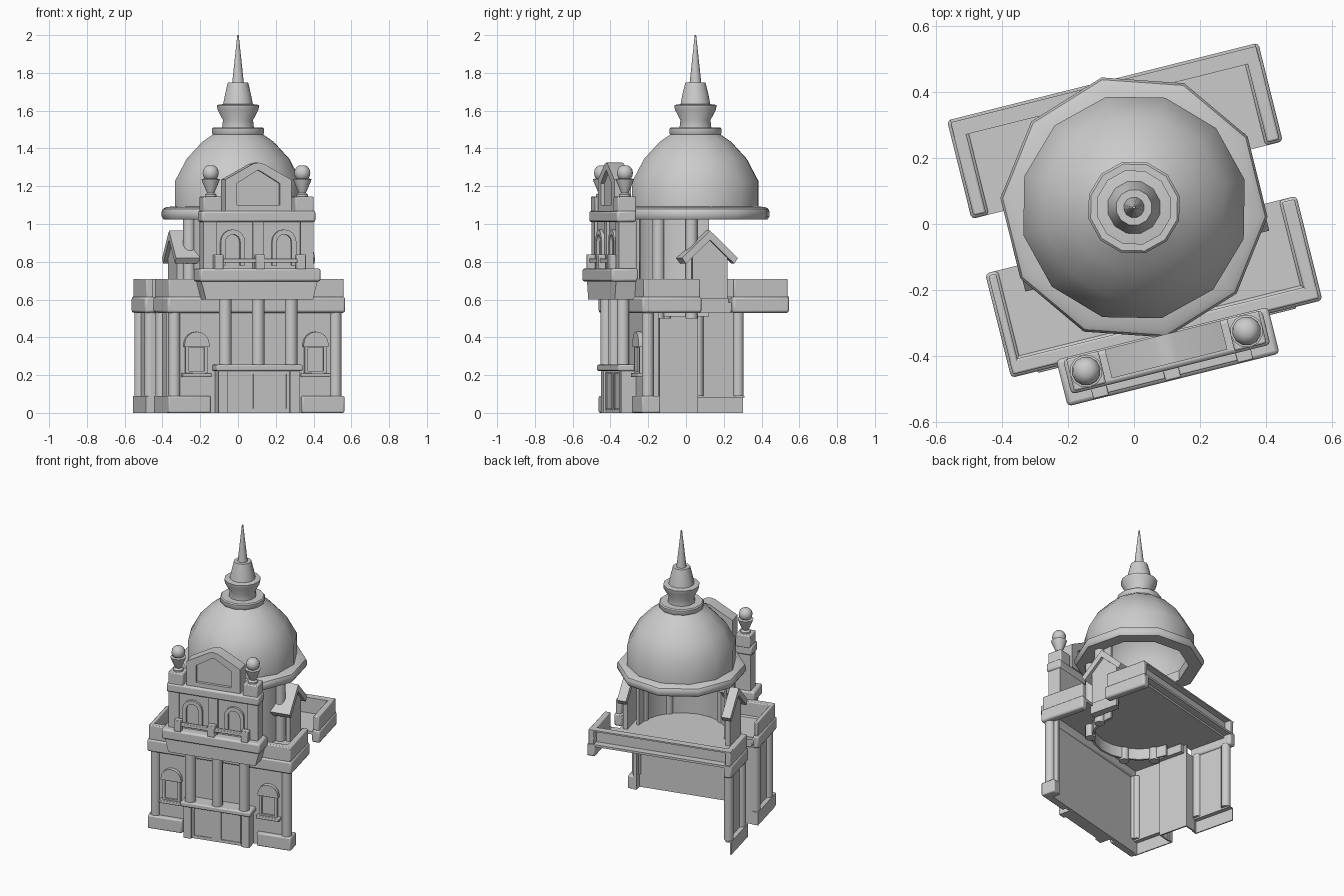
import bpy, bmesh, math
from mathutils import Matrix

cube = bpy.data.objects.get("Cube")
if cube:
    bpy.data.objects.remove(cube, do_unlink=True)

# The whole building is turned slightly about the dome axis
PLACE = Matrix.Translation((0, 0.05, 0)) @ Matrix.Rotation(math.radians(14), 4, 'Z')
# The tower front sits slightly off the centre line
TOWER_PLACE = PLACE @ Matrix.Translation((-.01, -.01, 0))
parts = []


def finish(name, bm, bevel=0):
    bmesh.ops.recalc_face_normals(bm, faces=bm.faces)
    mesh = bpy.data.meshes.new(name)
    bm.to_mesh(mesh)
    bm.free()
    ob = bpy.data.objects.new(name, mesh)
    bpy.context.collection.objects.link(ob)
    ob.matrix_world = PLACE
    if bevel:
        mod = ob.modifiers.new("soft_edges", 'BEVEL')
        mod.width = bevel
        mod.segments = 2
    parts.append(ob)
    return ob


def rings(name, loops, closed_path=False, caps=False, bevel=0):
    """Skin a list of equal-length closed point loops."""
    bm = bmesh.new()
    vs = [[bm.verts.new(p) for p in loop] for loop in loops]
    n = len(vs[0])
    for i in range(len(vs) if closed_path else len(vs) - 1):
        a, b = vs[i], vs[(i + 1) % len(vs)]
        for j in range(n):
            k = (j + 1) % n
            bm.faces.new((a[j], a[k], b[k], b[j]))
    if caps:
        bm.faces.new(vs[0])
        bm.faces.new(vs[-1])
    return finish(name, bm, bevel)


def box(name, x0, x1, y0, y1, z0, z1, bevel=0):
    x0, x1 = sorted((x0, x1))
    y0, y1 = sorted((y0, y1))
    base = [(x0, y0), (x1, y0), (x1, y1), (x0, y1)]
    return rings(name, [[(x, y, z) for x, y in base] for z in (z0, z1)], caps=True, bevel=bevel)


def prism(name, pts, y0, y1):
    return rings(name, [[(x, y, z) for x, z in pts] for y in (y0, y1)], caps=True)


def frame(name, outer, inner, y0, y1, closed=False):
    loops = [[(a, y0, b), (c, y0, d), (c, y1, d), (a, y1, b)]
             for (a, b), (c, d) in zip(outer, inner)]
    return rings(name, loops, closed_path=closed, caps=not closed)


def lathe(name, profile, sides, x=0, y=0, turn=0, closed=False):
    loops = [[(x + r * math.cos(turn + math.tau * i / sides),
               y + r * math.sin(turn + math.tau * i / sides), z)
              for i in range(sides)] for r, z in profile]
    return rings(name, loops, closed_path=closed, caps=not closed)


def column(name, x, y, r, z0, z1):
    return lathe(name, [(r, z0), (r, z1)], 12, x, y)


def arch(x, half, z0, spring, steps=8):
    curve = [(x - half * math.cos(math.pi * i / steps),
              spring + half * math.sin(math.pi * i / steps)) for i in range(steps + 1)]
    return [(x - half, z0)] + curve + [(x + half, z0)]


def rect(x0, x1, z0, z1):
    return [(x0, z0), (x1, z0), (x1, z1), (x0, z1)]


# Ground storey: front wall, left wall with recessed middle, right corner stub
box("front_wall", -.44, .44, -.38, -.36, 0, .55)
box("right_corner_wall", .42, .44, -.38, -.31, 0, .55)
box("left_recess_wall", -.37, -.36, -.1, .1, 0, .53)
for s in (-1, 1):
    box("left_bay_wall", -.45, -.44, s * .1, s * .36, .08, .55)
    box("left_bay_return", -.45, -.36, s * .1 - .005, s * .1 + .005, 0, .53)
    for y in (.125, .345):
        column("left_bay_column", -.45, s * y, .03, .09, .54)
    # Left bay base is a hollow plinth
    box("left_bay_base", -.48, -.472, s * .09, s * .378, 0, .09)
    box("left_bay_base_top", -.48, -.44, s * .09, s * .378, .082, .09)
    box("left_bay_base_end", -.48, -.44, s * .09, s * .098, 0, .09)
    box("front_base", s * .25, s * .48, -.41, -.36, 0, .09, .008)
    column("front_corner_column", s * .44, -.37, .032, .09, .54)
box("right_corner_base", .42, .48, -.41, -.31, 0, .09, .008)


# Cornice band with parapet above
def cornice(name, x0, x1, y0, y1):
    x0, x1 = sorted((x0, x1))
    box(name + "_cornice", x0, x1, y0, y1, .53, .615, .012)
    e = .008
    box(name + "_parapet", x0 + e, x1 - e, y0 + e, y1 - e, .61, .71, .006)


cornice("front", -.485, .485, -.41, -.35)
cornice("front_right", .43, .485, -.41, -.085)
cornice("front_left", -.485, -.445, -.41, -.085)
for s in (-1, 1):
    cornice("side_back", s * .43, s * .485, .085, .392)
    box("notch_fascia", s * .36, s * .38, -.1, .1, .53, .6)

# Back parapet is an open channel
box("back_parapet_panel", -.44, .44, .337, .345, .59, .71)
box("back_parapet_top", -.475, .475, .337, .384, .7, .71)
box("back_parapet_ledge", -.475, .475, .34, .392, .6, .615)

# Roof deck
box("roof_deck", -.38, .38, -.37, .345, .585, .605)
for sx in (-1, 1):
    box("front_corner_deck", sx * .38, sx * .46, -.37, -.085, .585, .605)
    box("back_corner_deck", sx * .38, sx * .46, .085, .345, .585, .605)

# Drum: front half only, with engaged columns, running down through the deck
drum = []
for k in range(11):
    a = math.radians(180 + 18 * k)
    drum.append([(r * math.cos(a), r * math.sin(a), z)
                 for r, z in ((.3, .51), (.3, 1.05), (.285, 1.05), (.285, .51))])
rings("drum_wall", drum, caps=True)
for deg in (-162, -126, -54, -18):
    a = math.radians(deg)
    column("drum_column", .305 * math.cos(a), .305 * math.sin(a), .033, .5, 1.05)

# Side gables; the rear slope is shallower than the front one
for s in (-1, 1):
    wall = [(-.105, .53), (.085, .53), (.085, .85), (-.015, .93), (-.105, .85)]
    rings("side_gable_wall", [[(s * x, y, z) for y, z in wall] for x in (.33, .36)], caps=True)
    for side, inside in ((-1, .25), (1, .32)):
        slope = [(0, .965), (side * .152, .82), (side * .132, .79), (0, .915)]
        rings("side_gable_roof", [[(s * x, y - .015, z) for y, z in slope]
                                  for x in (inside, .38)], caps=True)

# Dome, eaves ring and lantern spire
lathe("dome_ring", [(.31, 1.025), (.395, 1.025), (.405, 1.04), (.405, 1.065), (.398, 1.08),
                    (.38, 1.09), (.31, 1.095)], 10, turn=math.pi / 2, closed=True)
shell = [(.345, 1.08), (.345, 1.225), (.28, 1.345), (.195, 1.435), (.12, 1.485)]
lathe("dome", shell + [(r - .012, z - .008) for r, z in reversed(shell)], 12, closed=True)
lathe("lantern_collar", [(.135, 1.47), (.142, 1.48), (.142, 1.505), (.135, 1.512)], 12)
lathe("lantern_neck", [(.088, 1.5), (.082, 1.55), (.112, 1.605), (.115, 1.63), (.08, 1.635)], 12)
lathe("lantern_cap", [(.082, 1.63), (.07, 1.69), (.055, 1.75)], 12)
lathe("spire", [(.032, 1.745), (.004, 2)], 12)

# Ground floor portal with double door
box("portal", -.215, .215, -.445, -.375, 0, .225)
for s in (-1, 1):
    box("portal_post", s * .17, s * .22, -.46, -.38, 0, .23)
    frame("door_frame", rect(s * .09 - .07, s * .09 + .07, .015, .215),
          rect(s * .09 - .062, s * .09 + .062, .023, .207), -.45, -.44, True)
box("portal_canopy", -.235, .235, -.48, -.37, .222, .255, .008)
for x in (-.18, 0, .18):
    column("portico_column", x, -.44, .034, .25, .61)

# Ground floor windows with solid arched hood and sill
for s in (-1, 1):
    x = s * .325
    frame("window_frame", rect(x - .06, x + .06, .205, .36),
          rect(x - .043, x + .043, .222, .345), -.4, -.375, True)
    prism("window_pane", rect(x - .045, x + .045, .22, .35), -.388, -.375)
    prism("window_hood", arch(x, .068, .35, .362), -.408, -.375)
    box("window_sill", x - .078, x + .078, -.415, -.375, .19, .212, .004)

# Balcony carried on a flared entablature
tower_start = len(parts)
prism("entablature", [(-.292, .6), (.292, .6), (.302, .64), (.318, .7), (-.318, .7), (-.302, .64)],
      -.5, -.36)
box("balcony_slab", -.33, .33, -.525, -.38, .695, .765, .012)
for x in (-.225, 0, .225):
    box("baluster_post", x - .024, x + .024, -.522, -.482, .76, .838, .004)
box("balcony_rail", -.225, .225, -.515, -.49, .795, .818, .004)

# Upper storey with paired arched windows
box("upper_storey", -.28, .28, -.465, -.39, .76, 1.02)
box("upper_cornice", -.31, .31, -.492, -.385, 1.01, 1.07, .012)
box("centre_pilaster", -.03, .03, -.48, -.45, .76, 1.02)
for s in (-1, 1):
    x = s * .14
    box("end_pilaster", s * .23, s * .3, -.48, -.39, .76, 1.02)
    frame("upper_window_arch", arch(x, .066, .78, .905), arch(x, .04, .78, .905), -.482, -.46)

# Pediment
outer = [(-.18, 1.07), (-.18, 1.235), (-.03, 1.318), (0, 1.325),
         (.03, 1.318), (.18, 1.235), (.18, 1.07)]
inner = [(-.117, 1.1), (-.117, 1.215), (-.02, 1.275), (0, 1.285),
         (.02, 1.275), (.117, 1.215), (.117, 1.1)]
frame("pediment_frame", outer, inner, -.475, -.385, True)
prism("pediment_panel", inner, -.455, -.43)

# Urn finials on pedestals
for s in (-1, 1):
    x, y = s * .25, -.435
    box("finial_pedestal", x - .05, x + .05, y - .05, y + .05, 1.06, 1.145, .006)
    lathe("finial_urn", [(.032, 1.14), (.032, 1.155), (.02, 1.165), (.044, 1.22),
                         (.05, 1.238), (.022, 1.243)], 12, x, y)
    ball = [(.044 * math.sin(t * math.pi / 8), 1.27 - .044 * math.cos(t * math.pi / 8))
            for t in range(1, 8)]
    lathe("finial_ball", ball, 12, x, y)

for ob in parts[tower_start:]:
    ob.matrix_world = TOWER_PLACE

bpy.ops.object.select_all(action='DESELECT')
for ob in parts:
    ob.select_set(True)
bpy.context.view_layer.objects.active = parts[0]
bpy.ops.object.shade_smooth_by_angle(angle=math.radians(35))
